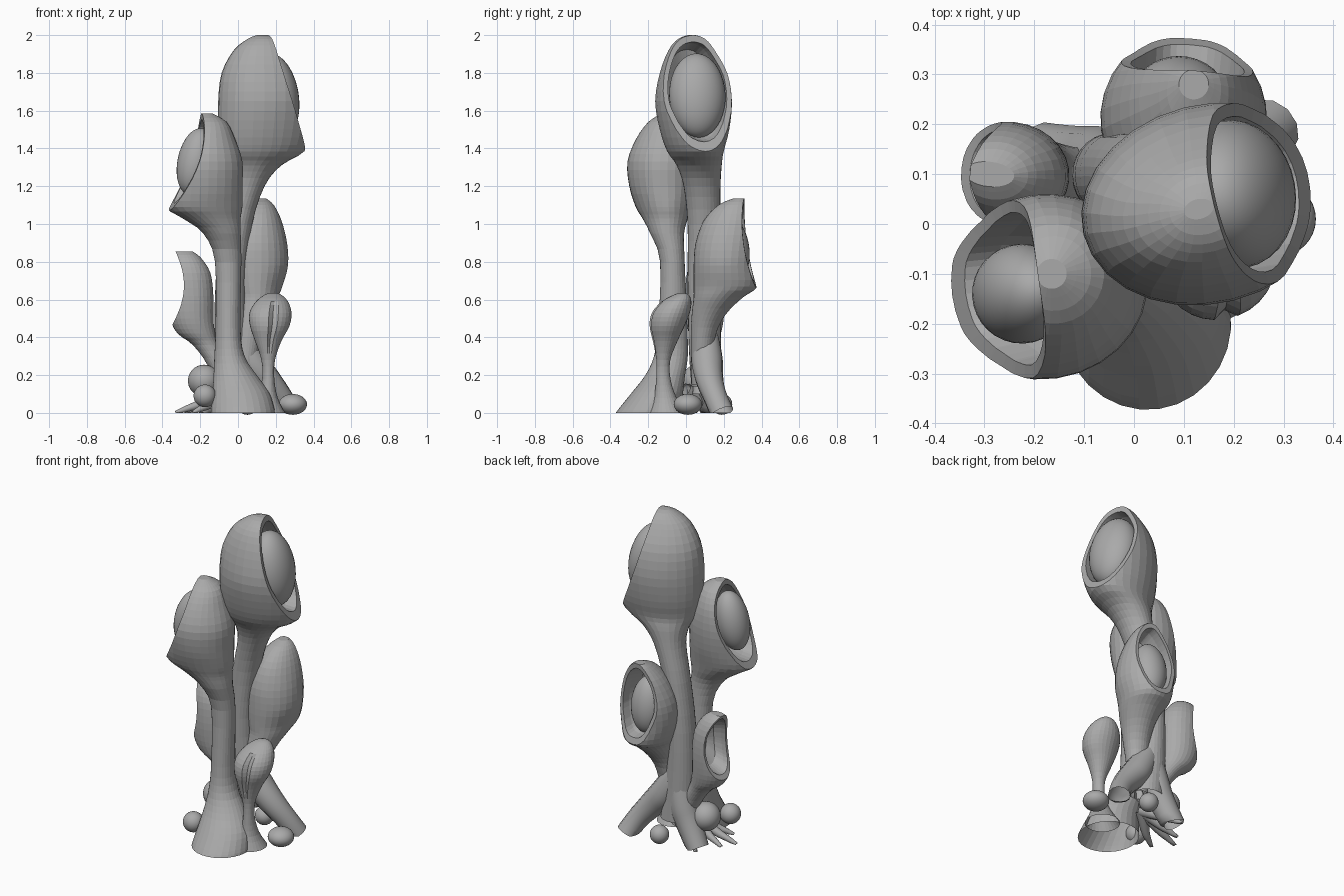
import bpy, bmesh, math
from mathutils import Vector

cube = bpy.data.objects.get("Cube")
if cube:
    bpy.data.objects.remove(cube)

grey = bpy.data.materials.new("plain grey")
grey.use_nodes = True
GREY = (0.4, 0.4, 0.4, 1)
grey.diffuse_color = GREY
grey.node_tree.nodes["Principled BSDF"].inputs["Base Color"].default_value = GREY
SIDES = 28


def spline(a, b, c, d, t):
    return b + 0.5 * t * (c - a + t * (2*a - 5*b + 4*c - d + t * (3*(b - c) + d - a)))


def add_object(name, mesh):
    obj = bpy.data.objects.new(name, mesh)
    bpy.context.collection.objects.link(obj)
    mesh.materials.append(grey)


# Stalk and pod lofted through level ellipses (z, x, y, radius along, radius across);
# the mouth is a curved cut through three (z, distance) points along the facing,
# with a thick rim and a hollow bowl of the given depth.
def pod(name, sections, facing, mouth=None, bowl=0, groove=None):
    ang = math.radians(facing)
    u = Vector((math.cos(ang), math.sin(ang), 0))
    v = Vector((-u.y, u.x, 0))
    pts = [sections[0]] + sections + [sections[-1]]
    rows = []
    for i in range(1, len(pts) - 2):
        for k in range(3):
            rows.append([spline(*q, k / 3) for q in zip(*pts[i-1:i+3])])
    rows.append(sections[-1])

    bm = bmesh.new()
    rings = []
    for z, x, y, a, b in rows:
        ring = []
        for k in range(SIDES):
            t = math.tau * k / SIDES
            dent = 1
            if groove and groove[0] < z < groove[1] and k == 0:
                dent = 0.8
            ring.append(bm.verts.new(Vector((x, y, z))
                        + dent * (u * a * math.cos(t) + v * b * math.sin(t))))
        rings.append(ring)
    for low, high in zip(rings, rings[1:]):
        for k in range(SIDES):
            n = (k + 1) % SIDES
            bm.faces.new((low[k], low[n], high[n], high[k]))
    bm.faces.new(rings[-1])

    if mouth:
        (z0, d0), (z1, d1), (z2, d2) = mouth

        def depth(z):
            z = max(z, z2 - 0.1)
            return (d0 * (z - z1) * (z - z2) / ((z0 - z1) * (z0 - z2))
                    + d1 * (z - z0) * (z - z2) / ((z1 - z0) * (z1 - z2))
                    + d2 * (z - z0) * (z - z1) / ((z2 - z0) * (z2 - z1)))

        # straighten the mouth curve, cut it flat, hollow the bowl, then bend it back
        for vert in bm.verts:
            vert.co -= u * depth(vert.co.z)
        cut = bmesh.ops.bisect_plane(bm, geom=bm.verts[:] + bm.edges[:] + bm.faces[:],
                                     plane_co=(0, 0, 0), plane_no=u, clear_outer=True)
        edges = [e for e in cut["geom_cut"] if isinstance(e, bmesh.types.BMEdge)]
        rim = {w for e in edges for w in e.verts}
        mid = sum((w.co for w in rim), Vector()) / len(rim)
        size, deep = 1, 0
        for new_size, new_deep in ((.86, 0), (.83, .3), (.7, .75), (.35, 1)):
            new = bmesh.ops.extrude_edge_only(bm, edges=edges)["geom"]
            edges = [e for e in new if isinstance(e, bmesh.types.BMEdge)]
            for w in [w for w in new if isinstance(w, bmesh.types.BMVert)]:
                flat = w.co - mid
                flat -= u * flat.dot(u)
                w.co += flat * (new_size / size - 1) - u * bowl * (new_deep - deep)
            size, deep = new_size, new_deep
        bmesh.ops.holes_fill(bm, edges=edges)
        for vert in bm.verts:
            vert.co += u * depth(vert.co.z)
        bmesh.ops.recalc_face_normals(bm, faces=bm.faces[:])
    mesh = bpy.data.meshes.new(name)
    bm.to_mesh(mesh)
    bm.free()
    add_object(name, mesh)


def ball(name, centre, radii, tilt=(0, 0, 0)):
    bpy.ops.mesh.primitive_uv_sphere_add(segments=32, ring_count=20, location=centre)
    obj = bpy.context.object
    obj.name = name
    obj.scale = radii
    obj.rotation_euler = [math.radians(a) for a in tilt]
    obj.data.materials.append(grey)
    bpy.ops.object.shade_smooth()


# Root: a tapered tube through (x, y, z, radius) points
def root(name, points):
    curve = bpy.data.curves.new(name, 'CURVE')
    curve.dimensions = '3D'
    curve.bevel_depth = 1
    curve.bevel_resolution = 4
    line = curve.splines.new('NURBS')
    line.points.add(len(points) - 1)
    for p, (x, y, z, r) in zip(line.points, points):
        p.co = (x, y, z, 1)
        p.radius = r
    line.order_u = 3
    line.use_endpoint_u = True
    line.resolution_u = 5
    temp = bpy.data.objects.new("temp", curve)
    bpy.context.collection.objects.link(temp)
    mesh = bpy.data.meshes.new_from_object(temp.evaluated_get(bpy.context.evaluated_depsgraph_get()))
    bpy.data.objects.remove(temp)
    for vert in mesh.vertices:
        vert.co.z = max(vert.co.z, 0)
    mesh.materials.clear()
    add_object(name, mesh)


# Tall pod, mouth to the left
pod("tall_pod", [
    (0.14, -.02, 0.11, .1, .08), (0.35, -.035, .1, .09, .085), (0.7, -.04, .095, .078, .087),
    (1.0, -.003, .095, .078, .087), (1.2, .05, .085, .09, .098), (1.31, .09, .07, .14, .118),
    (1.385, .135, .05, .22, .145), (1.5, .145, .045, .25, .18), (1.65, .15, .04, .258, .2),
    (1.8, .15, .04, .24, .175), (1.92, .145, .03, .17, .12), (1.98, .14, .03, .09, .07),
    (2.0, .13, .03, .03, .02)], 14, [(2.0, .165), (1.7, .235), (1.4, .355)], .2)
ball("tall_pod_core", (.2, .06, 1.68), (.12, .15, .225), (0, -10, 10))

# Second pod, mouth to the right, with a broad foot
pod("second_pod", [
    (0, .025, -.195, .17, .178), (.03, .024, -.185, .167, .165), (.11, .015, -.15, .15, .135),
    (.2, -.015, -.11, .115, .105), (.3, -.045, -.08, .08, .09),
    (.45, -.053, -.07, .066, .078), (.8, -.052, -.072, .07, .065), (.95, -.085, -.1, .1, .09),
    (1.03, -.14, -.11, .155, .12), (1.09, -.18, -.12, .205, .145), (1.2, -.18, -.125, .205, .175),
    (1.33, -.18, -.125, .205, .185), (1.45, -.17, -.11, .155, .155), (1.54, -.16, -.1, .1, .1),
    (1.585, -.165, -.1, .03, .03)], 188, [(1.58, .205), (1.36, .235), (1.08, .375)], .18)
ball("second_pod_core", (-.225, -.14, 1.33), (.095, .1, .18), (0, 12, 14))

# Third pod, mouth to the back
pod("third_pod", [
    (.15, .03, .08, .05, .05), (.4, .055, .09, .065, .07), (.52, .08, .12, .09, .085),
    (.61, .1, .17, .13, .11), (.67, .1, .21, .17, .135), (.78, .1, .21, .17, .165),
    (.9, .1, .22, .17, .16), (1.02, .11, .24, .145, .12), (1.1, .12, .26, .09, .07),
    (1.135, .12, .28, .03, .03)], 86, [(1.13, .315), (.9, .32), (.66, .38)], .17)
ball("third_pod_core", (.09, .245, .87), (.1, .09, .17), (8, 0, 0))

# Empty pod, mouth to the right
pod("empty_pod", [
    (.1, -.04, .09, .07, .055), (.25, -.1, .095, .06, .055), (.36, -.17, .1, .07, .065),
    (.42, -.22, .1, .1, .085), (.5, -.245, .1, .115, .1), (.62, -.25, .1, .12, .105),
    (.74, -.26, .1, .115, .095), (.82, -.275, .1, .08, .065), (.855, -.29, .1, .05, .025)],
    174, [(.85, .335), (.66, .285), (.48, .345)], .1)

# Small closed pod with a crease
pod("closed_pod", [
    (0, .15, -.1, .1, .1), (.08, .155, -.11, .06, .055), (.18, .16, -.12, .038, .032),
    (.28, .16, -.12, .037, .036), (.38, .16, -.11, .065, .07), (.46, .168, -.1, .092, .105),
    (.53, .172, -.08, .1, .112), (.59, .18, -.05, .078, .085), (.625, .185, -.025, .04, .045),
    (.635, .187, -.02, .012, .015)], -80, groove=(.33, .58))

# Main roots
root("left_root", [(-.03, .1, .46, .06), (.04, .11, .3, .09), (.15, .12, .18, .075),
                   (.24, .16, .07, .06), (.27, .19, 0, .065)])
root("right_root", [(-.03, .1, .42, .07), (-.05, .11, .25, .09), (-.11, .12, .12, .075),
                    (-.18, .14, 0, .065)])

# Thin rootlets
for i, (x, y) in enumerate([(-.33, -.03), (-.28, .05), (-.24, -.13), (-.2, .19)]):
    root("rootlet_%d" % i, [(-.06, 0, .12, .04), (x * .6, y * .6, .045, .025),
                            (x * .85, y * .85, .02, .016), (x, y, 0, .01)])

# Loose round buds at the foot
for i, (x, y, z, r) in enumerate([(-.175, -.19, .09, .06), (-.18, .06, .17, .085),
                                  (.29, .01, .045, .075), (.05, .19, .045, .055)]):
    ball("bud_%d" % i, (x, y, z), (r, r, min(r, z + .01)))
